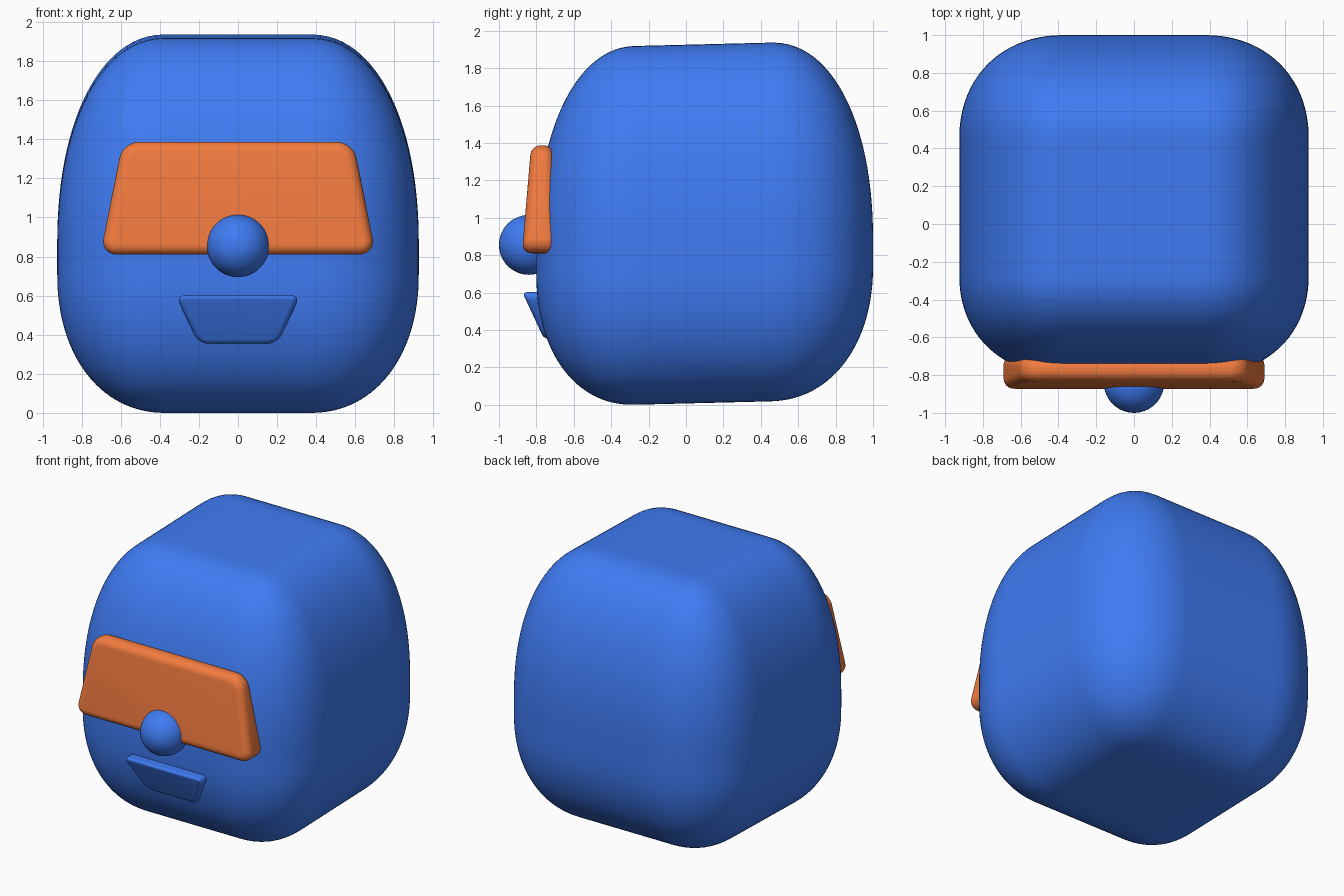
import bpy, bmesh
from mathutils import Vector

if "Cube" in bpy.data.objects:
    bpy.data.objects.remove(bpy.data.objects["Cube"])


def material(name, color):
    m = bpy.data.materials.new(name)
    m.diffuse_color = color
    m.use_nodes = True
    m.node_tree.nodes["Principled BSDF"].inputs["Base Color"].default_value = m.diffuse_color
    return m


BLUE = material("blue", (0.05, 0.2, 0.9, 1))
ORANGE = material("orange", (0.9, 0.2, 0.05, 1))


def finish(name, bm, mat, angle=None):
    bmesh.ops.recalc_face_normals(bm, faces=bm.faces)
    mesh = bpy.data.meshes.new(name)
    bm.to_mesh(mesh)
    bm.free()
    mesh.materials.append(mat)
    mesh.shade_smooth()
    ob = bpy.data.objects.new(name, mesh)
    bpy.context.collection.objects.link(ob)
    return ob


def soft_wedge(name, mat, bottom, top, corner, rim):
    """Trapezoid block; bottom/top = (half width, front y, back y, z)."""
    bm = bmesh.new()
    bmesh.ops.create_cube(bm, size=2)
    for v in bm.verts:
        w, front, back, z = top if v.co.z > 0 else bottom
        v.co = (w * v.co.x, front if v.co.y < 0 else back, z)
    # round the four outline corners, then the front and back rims
    bm.normal_update()
    across = [e for e in bm.edges
              if (e.verts[0].co.y < -0.5) and abs(e.verts[0].co.x - e.verts[1].co.x) < 1e-5
              and abs(e.verts[0].co.z - e.verts[1].co.z) < 1e-5]
    bmesh.ops.bevel(bm, geom=across, offset=corner, segments=8, profile=0.5, affect='EDGES')
    bm.normal_update()
    rims = [e for e in bm.edges if any(abs(f.normal.y) > 0.7 and len(f.verts) > 4 for f in e.link_faces)]
    bmesh.ops.bevel(bm, geom=rims, offset=rim, segments=6, profile=0.5,
                    affect='EDGES', clamp_overlap=True)
    return finish(name, bm, mat)


# Head: cube grid projected onto a rounded box with uneven corner radii
core_lo, core_hi = Vector((-0.37, -0.27, 0.72)), Vector((0.37, 0.45, 0.85))
box_lo, box_hi = Vector((-0.925, -0.80, 0.007)), Vector((0.925, 1.0, 1.925))
P = 2.15
bm = bmesh.new()
bmesh.ops.create_cube(bm, size=2)
bmesh.ops.subdivide_edges(bm, edges=bm.edges[:], cuts=47, use_grid_fill=True)
for v in bm.verts:
    core, off, rad = Vector(), Vector(), Vector()
    for i in range(3):
        p = box_lo[i] + (box_hi[i] - box_lo[i]) * (v.co[i] + 1) / 2
        core[i] = min(max(p, core_lo[i]), core_hi[i])
        rad[i] = box_hi[i] - core_hi[i] if p > core_hi[i] else core_lo[i] - box_lo[i]
        off[i] = (p - core[i]) / rad[i]
    length = sum(abs(c) ** P for c in off) ** (1 / P)
    q = Vector([core[i] + off[i] / length * rad[i] for i in range(3)])
    q.z += 0.025 * q.y  # slight backward rise
    v.co = q
finish("head", bm, BLUE)

# Visor across the eyes
soft_wedge("visor", ORANGE, (0.705, -0.877, -0.69, 0.81), (0.59, -0.828, -0.71, 1.387), 0.085, 0.052)

# Mouth, leaning back toward the chin
soft_wedge("mouth", BLUE, (0.20, -0.76, -0.60, 0.353), (0.32, -0.875, -0.60, 0.602), 0.05, 0.04)

# Round nose
bm = bmesh.new()
bmesh.ops.create_uvsphere(bm, u_segments=40, v_segments=24, radius=0.16)
bmesh.ops.translate(bm, verts=bm.verts, vec=(0, -0.84, 0.855))
finish("nose", bm, BLUE)
